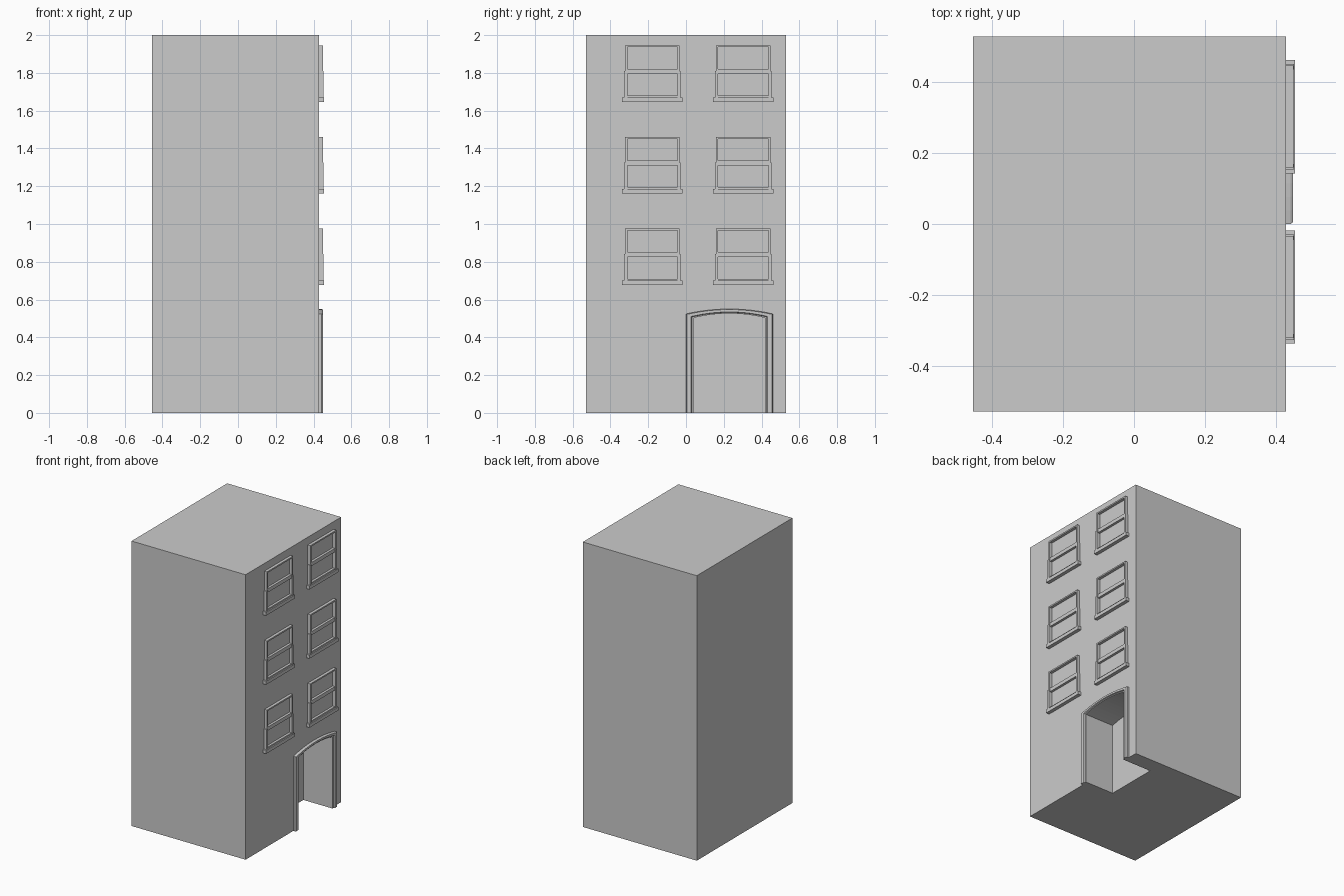
import bpy, bmesh, math

if "Cube" in bpy.data.objects:
    bpy.data.objects.remove(bpy.data.objects["Cube"])

WALL = 0.43          # x of the facade plane


def mesh_object(name, bm):
    bmesh.ops.recalc_face_normals(bm, faces=bm.faces)
    me = bpy.data.meshes.new(name)
    bm.to_mesh(me)
    bm.free()
    ob = bpy.data.objects.new(name, me)
    bpy.context.collection.objects.link(ob)
    return ob


def add_box(bm, x0, x1, y0, y1, z0, z1):
    vs = bmesh.ops.create_cube(bm, size=1)["verts"]
    for v in vs:
        v.co.x = x1 if v.co.x > 0 else x0
        v.co.y = y1 if v.co.y > 0 else y0
        v.co.z = z1 if v.co.z > 0 else z0


def doorway(y0, y1, foot, spring, apex, n=12):
    """Outline of a segmental-arch doorway as (y, z) points."""
    half, mid, rise = (y1 - y0) / 2, (y0 + y1) / 2, apex - spring
    r = (half * half + rise * rise) / (2 * rise)
    a = math.asin(half / r)
    arc = [(mid + r * math.sin(t), apex - r + r * math.cos(t))
           for t in (-a + 2 * a * i / n for i in range(n + 1))]
    return [(y0, foot)] + arc + [(y1, foot)]


# Building block with the arched entrance recess cut out
bm = bmesh.new()
add_box(bm, -0.455, WALL, -0.53, 0.53, 0, 2)
building = mesh_object("building", bm)

bm = bmesh.new()
face = bm.faces.new([bm.verts.new((0.215, y, z))
                     for y, z in doorway(0.042, 0.418, -0.1, 0.503, 0.526)])
ext = bmesh.ops.extrude_face_region(bm, geom=[face])["geom"]
bmesh.ops.translate(bm, vec=(0.4, 0, 0),
                    verts=[g for g in ext if isinstance(g, bmesh.types.BMVert)])
cutter = mesh_object("entrance_cutter", bm)
cutter.hide_render = True
mod = building.modifiers.new("entrance", 'BOOLEAN')
mod.operation, mod.solver, mod.object = 'DIFFERENCE', 'EXACT', cutter
bpy.context.view_layer.objects.active = building
bpy.ops.object.modifier_apply(modifier=mod.name)
bpy.data.objects.remove(cutter)

# Moulded surround: a stepped profile swept around the doorway
outer = doorway(0.0, 0.46, 0, 0.524, 0.55)
inner = doorway(0.042, 0.418, 0, 0.503, 0.526)
profile = [(0, WALL), (0, 0.442), (0.12, 0.449), (0.65, 0.449),
           (0.78, 0.441), (1, 0.441), (1, WALL)]
bm = bmesh.new()
rings = [[bm.verts.new((x, o[0] + (i[0] - o[0]) * t, o[1] + (i[1] - o[1]) * t))
          for t, x in profile] for o, i in zip(outer, inner)]
m = len(profile)
for a, b in zip(rings, rings[1:]):
    for k in range(m):
        bm.faces.new((a[k], a[(k + 1) % m], b[(k + 1) % m], b[k]))
bm.faces.new(rings[0])
bm.faces.new(rings[-1])
mesh_object("door_surround", bm)


# Sash windows: frame strips, meeting rail and sill
def window(name, y, z):
    bm = bmesh.new()
    for s in (-1, 1):
        for w0, w1, x, z0, z1 in ((0.133, 0.144, 0.450, 0.165, 0.300),
                                  (0.133, 0.149, 0.452, 0.024, 0.165)):
            e = sorted((y + s * w0, y + s * w1))
            add_box(bm, WALL, x, e[0], e[1], z + z0, z + z1)
    add_box(bm, WALL, 0.450, y - 0.133, y + 0.133, z + 0.290, z + 0.300)
    add_box(bm, WALL, 0.447, y - 0.133, y + 0.133, z + 0.149, z + 0.175)
    add_box(bm, WALL, 0.447, y - 0.133, y + 0.133, z + 0.024, z + 0.034)
    add_box(bm, WALL, 0.455, y - 0.160, y + 0.160, z, z + 0.024)
    mesh_object(name, bm)


for floor in range(3):
    for side, y in (("left", -0.178), ("right", 0.303)):
        window(f"window_{floor + 1}_{side}", y, 0.676 + 0.485 * floor)
